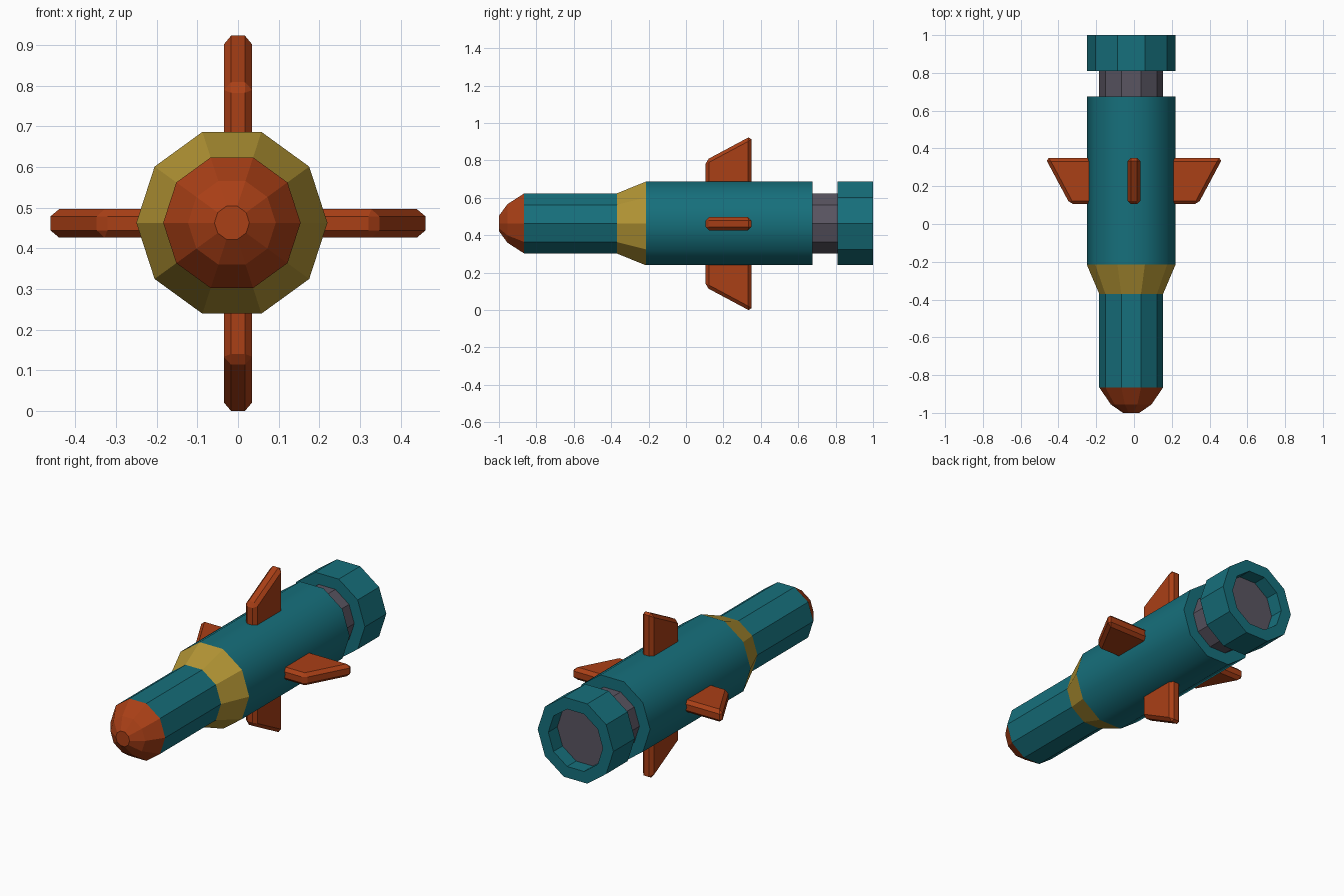
import bpy, bmesh
from math import cos, sin, pi
from mathutils import Matrix, Vector

if "Cube" in bpy.data.objects:
    bpy.data.objects.remove(bpy.data.objects["Cube"])

CX, CZ, SIDES = -0.015, 0.463, 10
R_BIG, R_SMALL = 0.235, 0.169


def material(name, rgb):
    m = bpy.data.materials.new(name)
    m.diffuse_color = (*rgb, 1)
    m.use_nodes = True
    m.node_tree.nodes["Principled BSDF"].inputs["Base Color"].default_value = m.diffuse_color
    return m


TEAL = material("teal", (0.008, 0.16, 0.2))
RUST = material("rust", (0.4, 0.05, 0.008))
MUSTARD = material("mustard", (0.45, 0.3, 0.035))
GREY = material("dark_grey", (0.1, 0.09, 0.12))


def finish(bm, name, mat):
    bmesh.ops.recalc_face_normals(bm, faces=bm.faces)
    me = bpy.data.meshes.new(name)
    bm.to_mesh(me)
    bm.free()
    me.materials.append(mat)
    ob = bpy.data.objects.new(name, me)
    bpy.context.collection.objects.link(ob)
    return ob


def lathe(name, profile, mat, closed=False):
    """Ten-sided turning of (y, radius) points; ends capped unless closed."""
    bm = bmesh.new()
    rings = [[bm.verts.new((CX + r * cos(2 * pi * i / SIDES), y,
                            CZ + r * sin(2 * pi * i / SIDES)))
              for i in range(SIDES)] for y, r in profile]
    pairs = list(zip(rings, rings[1:]))
    if closed:
        pairs.append((rings[-1], rings[0]))
    else:
        bm.faces.new(rings[0])
        bm.faces.new(rings[-1])
    for a, b in pairs:
        for i in range(SIDES):
            j = (i + 1) % SIDES
            bm.faces.new((a[i], a[j], b[j], b[i]))
    return finish(bm, name, mat)


# Body sections from nose to tail
lathe("nose_cap", [(-1, 0.043), (-0.955, 0.108), (-0.865, R_SMALL)], RUST)
lathe("front_tube", [(-0.865, R_SMALL), (-0.37, R_SMALL)], TEAL)
lathe("shoulder_cone", [(-0.37, R_SMALL), (-0.215, R_BIG)], MUSTARD)
body = lathe("main_body", [(-0.215, R_BIG), (0.675, R_BIG)], TEAL)
lathe("neck", [(0.675, R_SMALL), (0.92, R_SMALL)], GREY)
lathe("tail_ring", [(0.81, R_BIG), (1, R_BIG), (1, R_SMALL), (0.81, R_SMALL)],
      TEAL, closed=True)

# Smooth sides on the main body, sharp end rims
bpy.context.view_layer.objects.active = body
body.select_set(True)
bpy.ops.object.shade_smooth_by_angle(angle=pi / 4)
body.select_set(False)

# Four chamfered fins around the body: (y, distance from axis)
FIN = [(0.105, 0.15), (0.105, 0.339), (0.35, 0.47), (0.35, 0.15)]
for k, side in enumerate(("top", "right", "bottom", "left")):
    bm = bmesh.new()
    face = bm.faces.new([bm.verts.new((-0.035, y, r)) for y, r in FIN])
    ext = bmesh.ops.extrude_face_region(bm, geom=[face])
    bmesh.ops.translate(bm, vec=Vector((0.07, 0, 0)),
                        verts=[v for v in ext["geom"]
                               if isinstance(v, bmesh.types.BMVert)])
    bm.transform(Matrix.Translation((0, 0, 0.4615))
                 @ Matrix.Rotation(k * pi / 2, 4, "Y"))
    fin = finish(bm, side + "_fin", RUST)
    bevel = fin.modifiers.new("chamfer", "BEVEL")
    bevel.width = 0.018
    bevel.segments = 1
